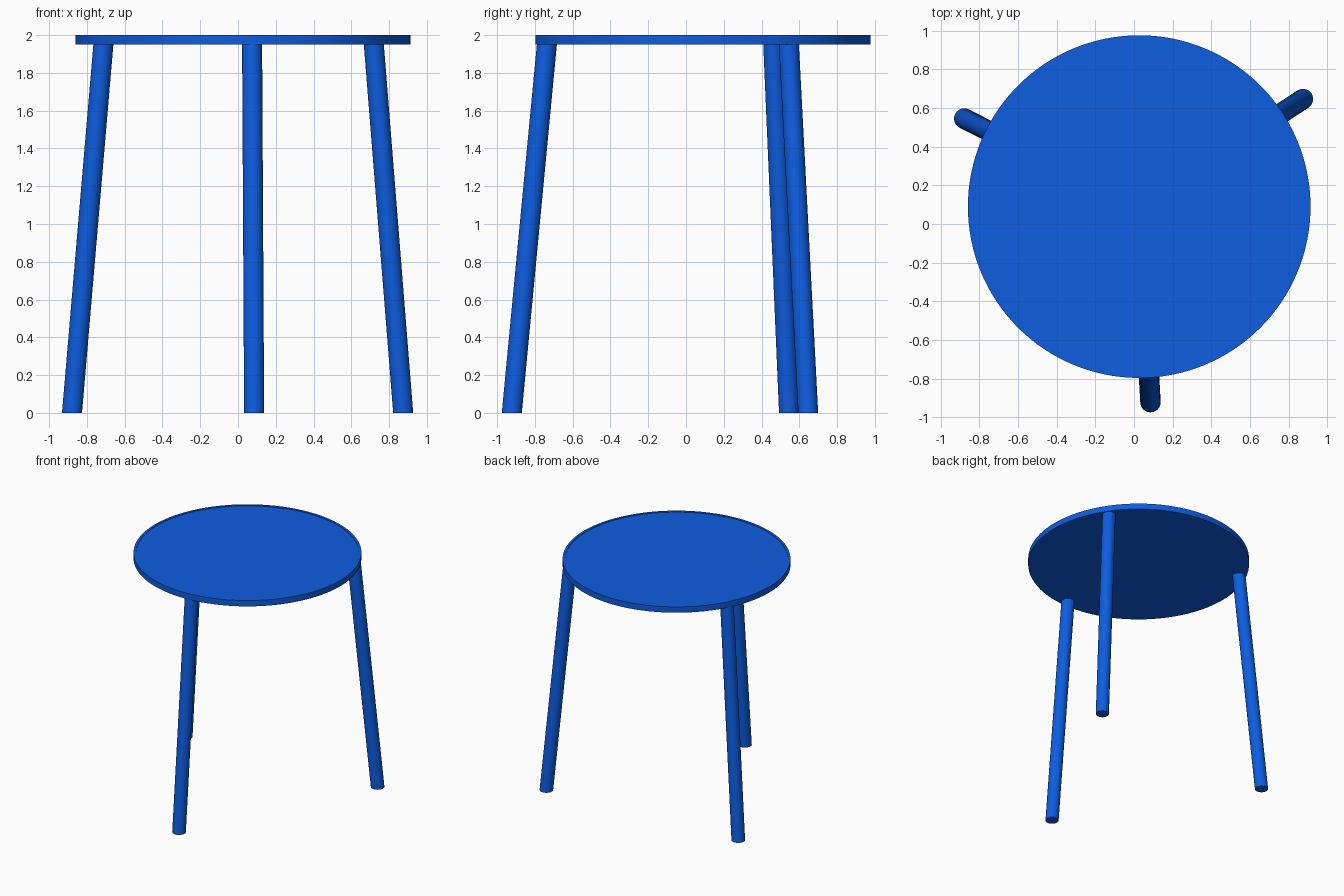
import bpy
import bmesh
from math import cos, sin, radians, tau
from mathutils import Vector

cube = bpy.data.objects.get("Cube")
if cube:
    bpy.data.objects.remove(cube, do_unlink=True)

CENTER = Vector((0.027, 0.09, 0))
SEAT_RADIUS, SEAT_BOTTOM, SEAT_TOP = 0.887, 1.95, 2.0
LEG_RADIUS, FOOT_SPREAD, TOP_SPREAD = 0.053, 1.014, 0.828

blue = bpy.data.materials.new("blue_paint")
blue.use_nodes = True
color = (0.004, 0.11, 0.75, 1)
blue.diffuse_color = color
blue.node_tree.nodes["Principled BSDF"].inputs["Base Color"].default_value = color


def loft(name, rings, sides):
    """Skin a stack of horizontal circles (centre, radius) and cap both ends."""
    bm = bmesh.new()
    loops = [[bm.verts.new(c + Vector((cos(tau * i / sides), sin(tau * i / sides), 0)) * r)
              for i in range(sides)] for c, r in rings]
    for low, high in zip(loops, loops[1:]):
        for i in range(sides):
            j = (i + 1) % sides
            bm.faces.new((low[i], low[j], high[j], high[i]))
    bm.faces.new(loops[0][::-1])
    bm.faces.new(loops[-1])
    mesh = bpy.data.meshes.new(name)
    bm.to_mesh(mesh)
    bm.free()
    mesh.materials.append(blue)
    obj = bpy.data.objects.new(name, mesh)
    bpy.context.collection.objects.link(obj)
    bpy.ops.object.select_all(action="DESELECT")
    obj.select_set(True)
    bpy.context.view_layer.objects.active = obj
    bpy.ops.object.shade_smooth_by_angle(angle=radians(30))
    return obj


# Round seat with a thin rim around a barely recessed top
inner = SEAT_RADIUS - 0.02
up = Vector((0, 0, 1))
loft("seat", [(CENTER + up * SEAT_BOTTOM, SEAT_RADIUS),
              (CENTER + up * SEAT_TOP, SEAT_RADIUS),
              (CENTER + up * SEAT_TOP, inner),
              (CENTER + up * (SEAT_TOP - 0.004), inner)], 128)

# Three splayed legs, cut level at the floor and under the seat
for name, angle in (("front_leg", 273.3), ("back_left_leg", 33.3), ("back_right_leg", 153.3)):
    out = Vector((cos(radians(angle)), sin(radians(angle)), 0))
    loft(name, [(CENTER + out * FOOT_SPREAD, LEG_RADIUS),
                (CENTER + out * TOP_SPREAD + up * SEAT_BOTTOM, LEG_RADIUS)], 32)
